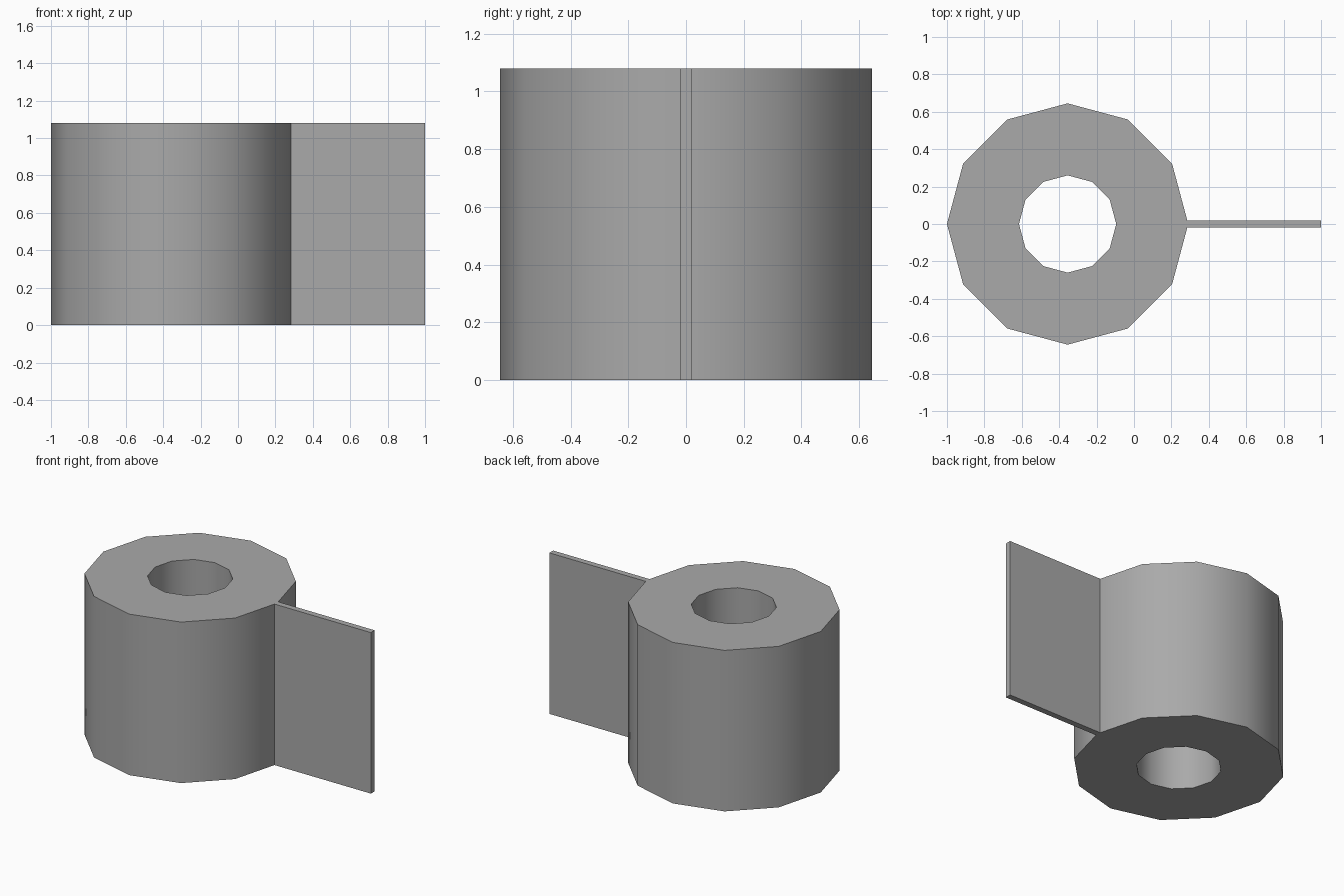
import bpy, bmesh, math

cube = bpy.data.objects.get("Cube")
if cube:
    bpy.data.objects.remove(cube, do_unlink=True)

HEIGHT = 1.08
CENTRE_X = -0.355
OUTER, INNER, SIDES = 0.645, 0.26, 12
HALF_THICK = 0.02

grey = bpy.data.materials.new("plain grey")
grey.use_nodes = True
colour = (0.4, 0.4, 0.4, 1)
grey.diffuse_color = colour
grey.node_tree.nodes["Principled BSDF"].inputs["Base Color"].default_value = colour


def extrude_profile(name, faces, smooth_angle):
    """Raise flat outline faces to the full height and shade them."""
    bm = bmesh.new()
    for outline in faces:
        bm.faces.new([bm.verts.new((x, y, 0)) for x, y in outline])
    bmesh.ops.remove_doubles(bm, verts=bm.verts[:], dist=0.0001)
    raised = bmesh.ops.extrude_face_region(bm, geom=bm.faces[:], use_keep_orig=True)
    top = [v for v in raised["geom"] if isinstance(v, bmesh.types.BMVert)]
    bmesh.ops.translate(bm, verts=top, vec=(0, 0, HEIGHT))
    bmesh.ops.recalc_face_normals(bm, faces=bm.faces[:])
    mesh = bpy.data.meshes.new(name)
    bm.to_mesh(mesh)
    bm.free()
    mesh.materials.append(grey)
    obj = bpy.data.objects.new(name, mesh)
    bpy.context.collection.objects.link(obj)
    bpy.ops.object.select_all(action="DESELECT")
    obj.select_set(True)
    bpy.context.view_layer.objects.active = obj
    bpy.ops.object.shade_smooth_by_angle(angle=math.radians(smooth_angle))
    return obj


def ring_point(radius, i):
    a = math.tau * (i % SIDES) / SIDES
    return CENTRE_X + radius * math.cos(a), radius * math.sin(a)


# Thick roll with an open core
sectors = [[ring_point(INNER, i), ring_point(OUTER, i),
            ring_point(OUTER, i + 1), ring_point(INNER, i + 1)]
           for i in range(SIDES)]
extrude_profile("roll", sectors, 40)

# Loose sheet, its inner end notched to fit the corner of the roll
tip = CENTRE_X + OUTER
root = tip - HALF_THICK * math.tan(math.pi / SIDES)
sheet = [(1, -HALF_THICK), (1, HALF_THICK), (root, HALF_THICK),
         (tip, 0), (root, -HALF_THICK)]
extrude_profile("loose_sheet", [sheet], 10)
